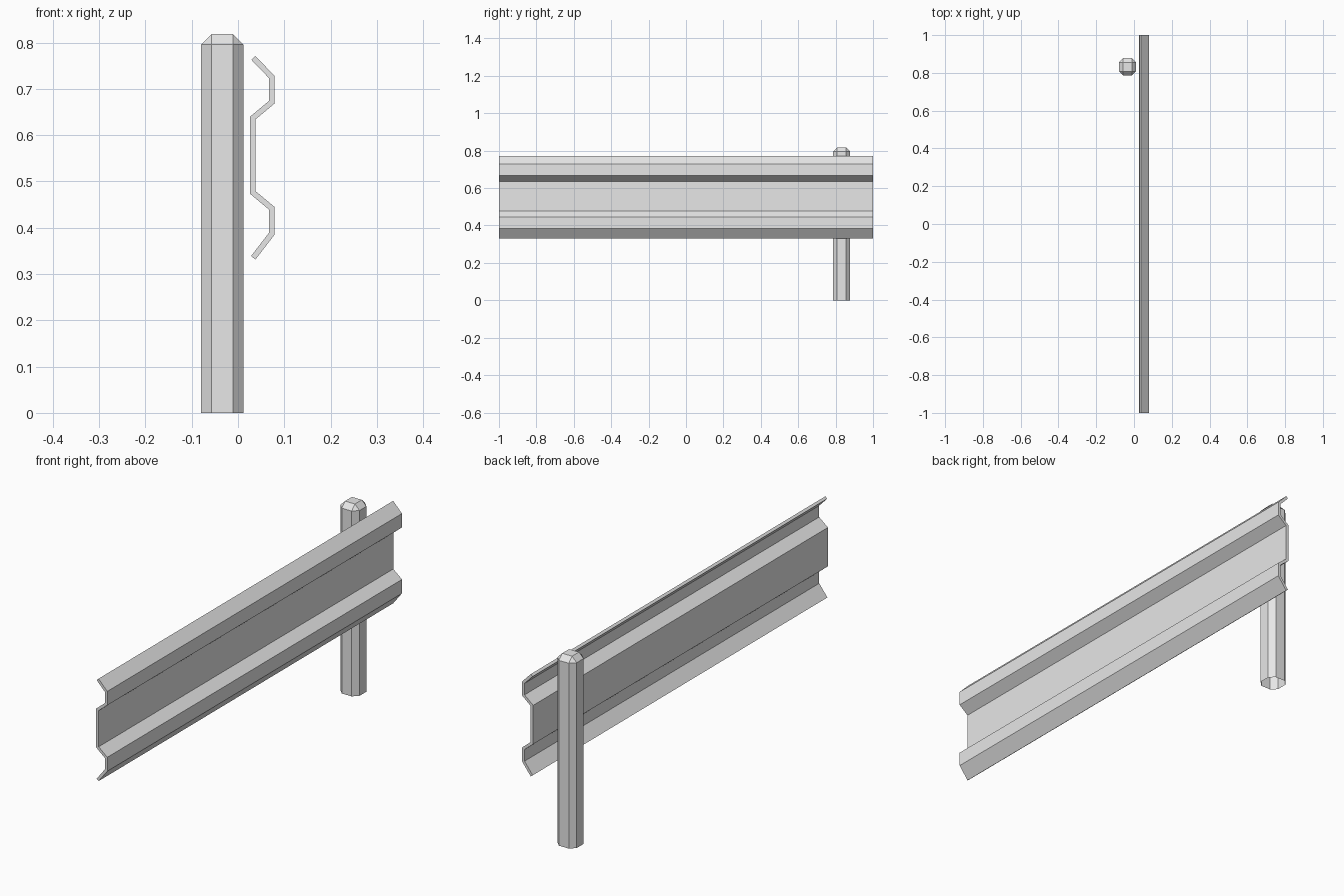
import bpy
import bmesh
from mathutils import Matrix, Vector

if "Cube" in bpy.data.objects:
    bpy.data.objects.remove(bpy.data.objects["Cube"])


def make_material(name, color):
    mat = bpy.data.materials.new(name)
    mat.use_nodes = True
    mat.diffuse_color = color
    mat.node_tree.nodes["Principled BSDF"].inputs["Base Color"].default_value = color
    return mat


def make_object(name, bm, mat):
    mesh = bpy.data.meshes.new(name)
    bm.to_mesh(mesh)
    bm.free()
    mesh.materials.append(mat)
    obj = bpy.data.objects.new(name, mesh)
    bpy.context.collection.objects.link(obj)
    return obj


steel = make_material("galvanised grey", (0.8, 0.8, 0.8, 1))

# Rail: folded sheet profile (x, z) swept along y and thickened
profile = [(0.033, 0.767), (0.073, 0.7255), (0.073, 0.671), (0.032, 0.637),
           (0.032, 0.476), (0.073, 0.442), (0.073, 0.387), (0.033, 0.335)]
bm = bmesh.new()
near, far = [[bm.verts.new((x, y, z)) for x, z in profile] for y in (-1, 1)]
for i in range(len(profile) - 1):
    bm.faces.new((near[i], near[i + 1], far[i + 1], far[i]))
rail = make_object("rail", bm, steel)
thickness = rail.modifiers.new("sheet thickness", "SOLIDIFY")
thickness.thickness = 0.012
thickness.offset = 0
thickness.use_even_offset = True

# Post: box with chamfered upright and top edges, open underneath
width, height, chamfer = 0.091, 0.818, 0.022
bm = bmesh.new()
bmesh.ops.create_cube(bm, size=1, matrix=Matrix.Translation((-0.034, 0.832, height / 2))
                      @ Matrix.Diagonal(Vector((width, width, height, 1))))
bottom = [f for f in bm.faces if f.normal.z < -0.5]
bmesh.ops.delete(bm, geom=bottom, context="FACES_ONLY")
edges = [e for e in bm.edges if len(e.link_faces) == 2]
bmesh.ops.bevel(bm, geom=edges, offset=chamfer, segments=1, affect="EDGES", profile=0.5)
bmesh.ops.recalc_face_normals(bm, faces=bm.faces)
make_object("post", bm, steel)
